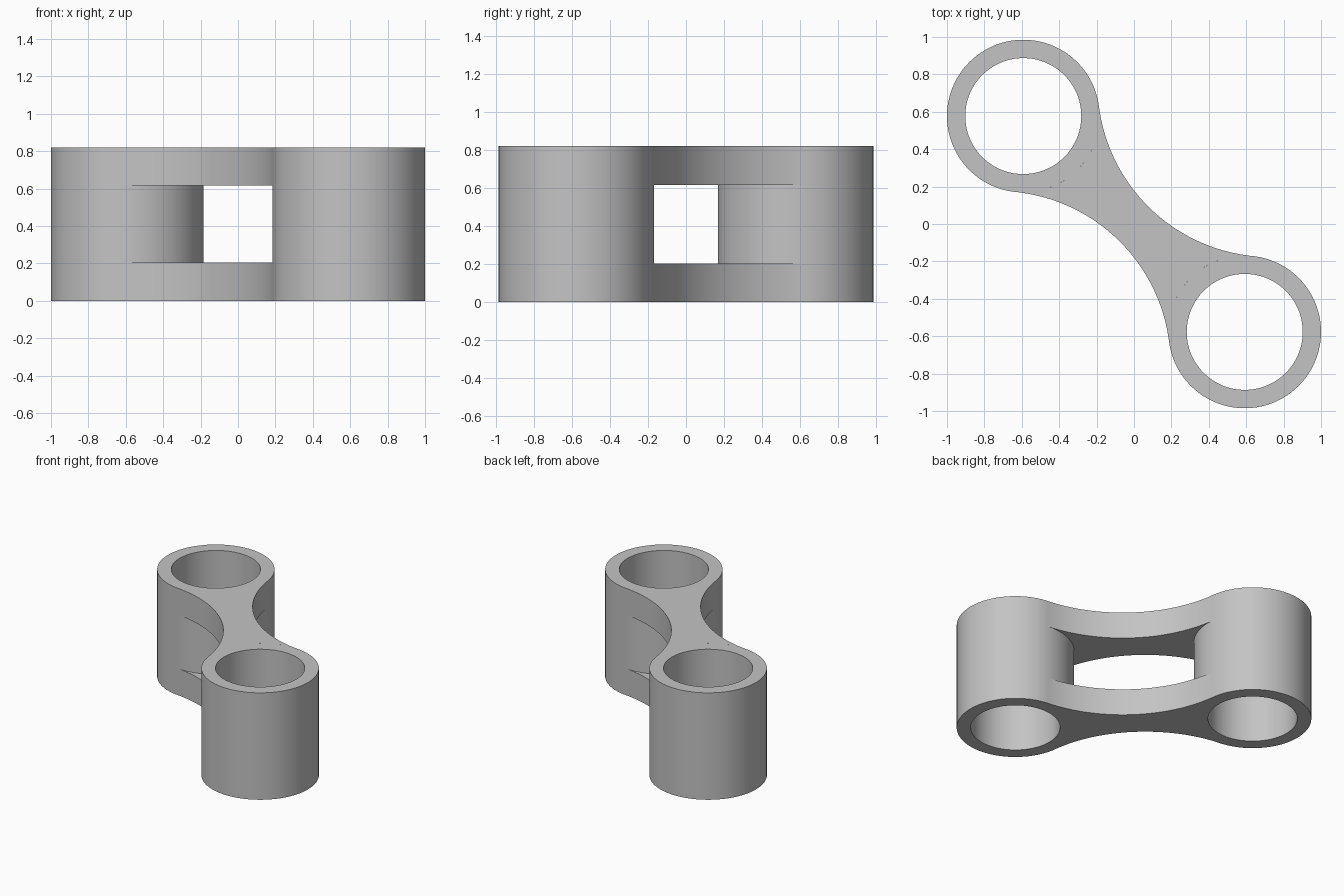
import bpy, bmesh, math
from mathutils import Vector

cube = bpy.data.objects.get("Cube")
if cube:
    bpy.data.objects.remove(cube, do_unlink=True)

HEIGHT, WEB = 0.82, 0.204          # overall height, web plate thickness
R_OUT, R_IN = 0.408, 0.31          # tube radii
WAIST = 0.12                       # half width of the web at its middle
SEG = 128
END = Vector((0.592, -0.577))      # centre of the front left tube

grey = bpy.data.materials.new("plain grey")
grey.use_nodes = True
colour = (0.55, 0.55, 0.55, 1)
grey.diffuse_color = colour
grey.node_tree.nodes["Principled BSDF"].inputs["Base Color"].default_value = colour


def finish(name, bm):
    bmesh.ops.recalc_face_normals(bm, faces=bm.faces[:])
    mesh = bpy.data.meshes.new(name)
    bm.to_mesh(mesh)
    bm.free()
    mesh.materials.append(grey)
    obj = bpy.data.objects.new(name, mesh)
    bpy.context.collection.objects.link(obj)
    bpy.ops.object.select_all(action='DESELECT')
    obj.select_set(True)
    bpy.context.view_layer.objects.active = obj
    bpy.ops.object.shade_smooth_by_angle(angle=math.radians(30))


def arc(centre, radius, start, stop, steps):
    """Points along the shorter way round from start to stop."""
    a = math.atan2(*(start - centre).yx)
    b = math.atan2(*(stop - centre).yx)
    turn = (b - a + math.pi) % (2 * math.pi) - math.pi
    angles = [a + turn * i / steps for i in range(steps + 1)]
    return [centre + radius * Vector((math.cos(t), math.sin(t))) for t in angles]


# Hollow tubes: a rectangular wall section spun round each centre
def tube(name, centre):
    bm = bmesh.new()
    section = [(R_IN, 0), (R_OUT, 0), (R_OUT, HEIGHT), (R_IN, HEIGHT)]
    rings = []
    for r, z in section:
        rings.append([bm.verts.new((centre.x + r * math.cos(math.tau * i / SEG),
                                    centre.y + r * math.sin(math.tau * i / SEG), z))
                      for i in range(SEG)])
    for k in range(4):
        a, b = rings[k], rings[(k + 1) % 4]
        for i in range(SEG):
            j = (i + 1) % SEG
            bm.faces.new((a[i], a[j], b[j], b[i]))
    finish(name, bm)


tube("front_left_tube", END)
tube("back_right_tube", -END)

# Web outline: two concave sides tangent to the tubes, ends following the tubes
span = END.length
side_r = (WAIST ** 2 + span ** 2 - R_OUT ** 2) / (2 * (R_OUT - WAIST))
across = Vector((-END.y, END.x)).normalized()
side_c = across * (WAIST + side_r)


def tangent(tube_c, arc_c):
    return tube_c + (arc_c - tube_c).normalized() * R_OUT


outline = []
for s in (1, -1):
    c, near, far = side_c * s, END * s, -END * s
    p, q = tangent(near, c), tangent(far, c)
    outline += arc(c, side_r, p, q, 64)[:-1]
    outline += arc(far, R_OUT, q, tangent(far, -c), 48)[:-1]


# Flat web plates joining the tubes at the bottom and top
def web(name, z):
    bm = bmesh.new()
    face = bm.faces.new([bm.verts.new((p.x, p.y, z)) for p in outline])
    new = bmesh.ops.extrude_face_region(bm, geom=[face], use_keep_orig=True)["geom"]
    bmesh.ops.translate(bm, vec=(0, 0, WEB),
                        verts=[v for v in new if isinstance(v, bmesh.types.BMVert)])
    finish(name, bm)


web("lower_web", 0)
web("upper_web", HEIGHT - WEB)
